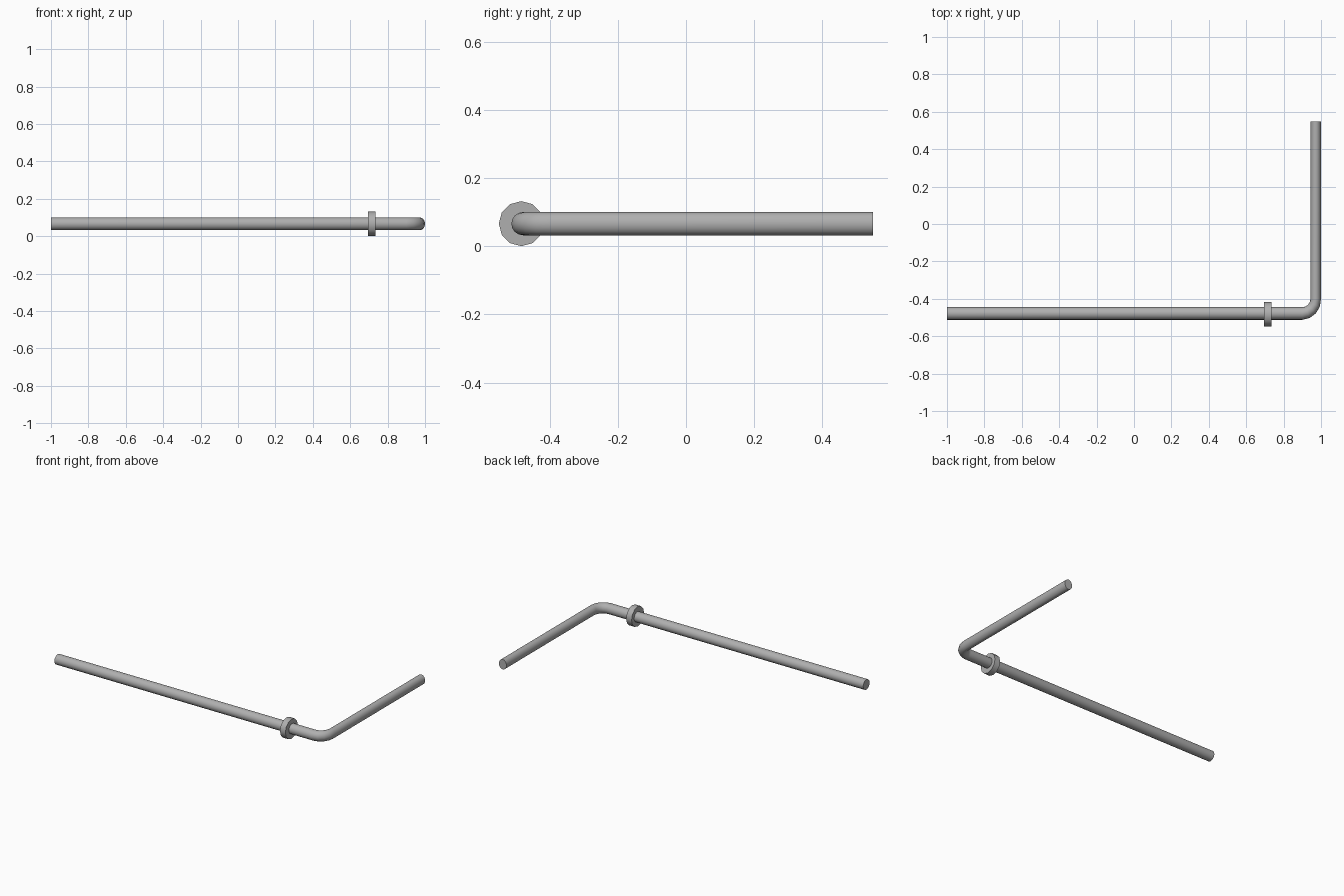
import bpy, bmesh
from math import sin, cos, pi, radians

if "Cube" in bpy.data.objects:
    bpy.data.objects.remove(bpy.data.objects["Cube"])

SIDES, Z = 16, 0.066
grey = bpy.data.materials.new("dark_grey_metal")
grey.diffuse_color = (0.43, 0.43, 0.43, 1)
grey.use_nodes = True
grey.node_tree.nodes["Principled BSDF"].inputs["Base Color"].default_value = grey.diffuse_color


def finish(bm, name, angle):
    bmesh.ops.recalc_face_normals(bm, faces=bm.faces[:])
    me = bpy.data.meshes.new(name)
    bm.to_mesh(me)
    bm.free()
    me.materials.append(grey)
    ob = bpy.data.objects.new(name, me)
    bpy.context.collection.objects.link(ob)
    bpy.ops.object.select_all(action='DESELECT')
    ob.select_set(True)
    bpy.context.view_layer.objects.active = ob
    bpy.ops.object.shade_smooth_by_angle(angle=radians(angle))


def skin(name, rings, angle):
    """Closed tube through a list of point rings."""
    bm = bmesh.new()
    rings = [[bm.verts.new(p) for p in r] for r in rings]
    for r, s in zip(rings, rings[1:]):
        for k in range(len(r)):
            n = (k + 1) % len(r)
            bm.faces.new((r[k], r[n], s[n], s[k]))
    bm.faces.new(rings[0])
    bm.faces.new(rings[-1])
    finish(bm, name, angle)


# Bent pipe: long leg, quarter bend, slightly narrower short leg
bend_x, bend_y, steps = 0.90, -0.40, 4
stations = [(-1.0, -0.478, 0, 0.034)]
for i in range(steps + 1):
    t = i / steps
    a = t * pi / 2
    stations.append((bend_x + 0.072 * sin(a), bend_y - 0.078 * cos(a), a,
                     0.034 - 0.006 * t))
stations.append((0.972, 0.549, pi / 2, 0.028))

angles = [2 * pi * k / SIDES for k in range(SIDES)]
skin("bent_pipe", [[(x + w * cos(b) * sin(a), y - w * cos(b) * cos(a), Z + 0.034 * sin(b))
                    for b in angles] for x, y, a, w in stations], 40)

# Twelve-sided collar around the long leg
angles = [k * pi / 6 for k in range(12)]
skin("pipe_collar", [[(x, -0.483 + 0.066 * cos(b), Z + 0.066 * sin(b)) for b in angles]
                     for x in (0.695, 0.735)], 40)
